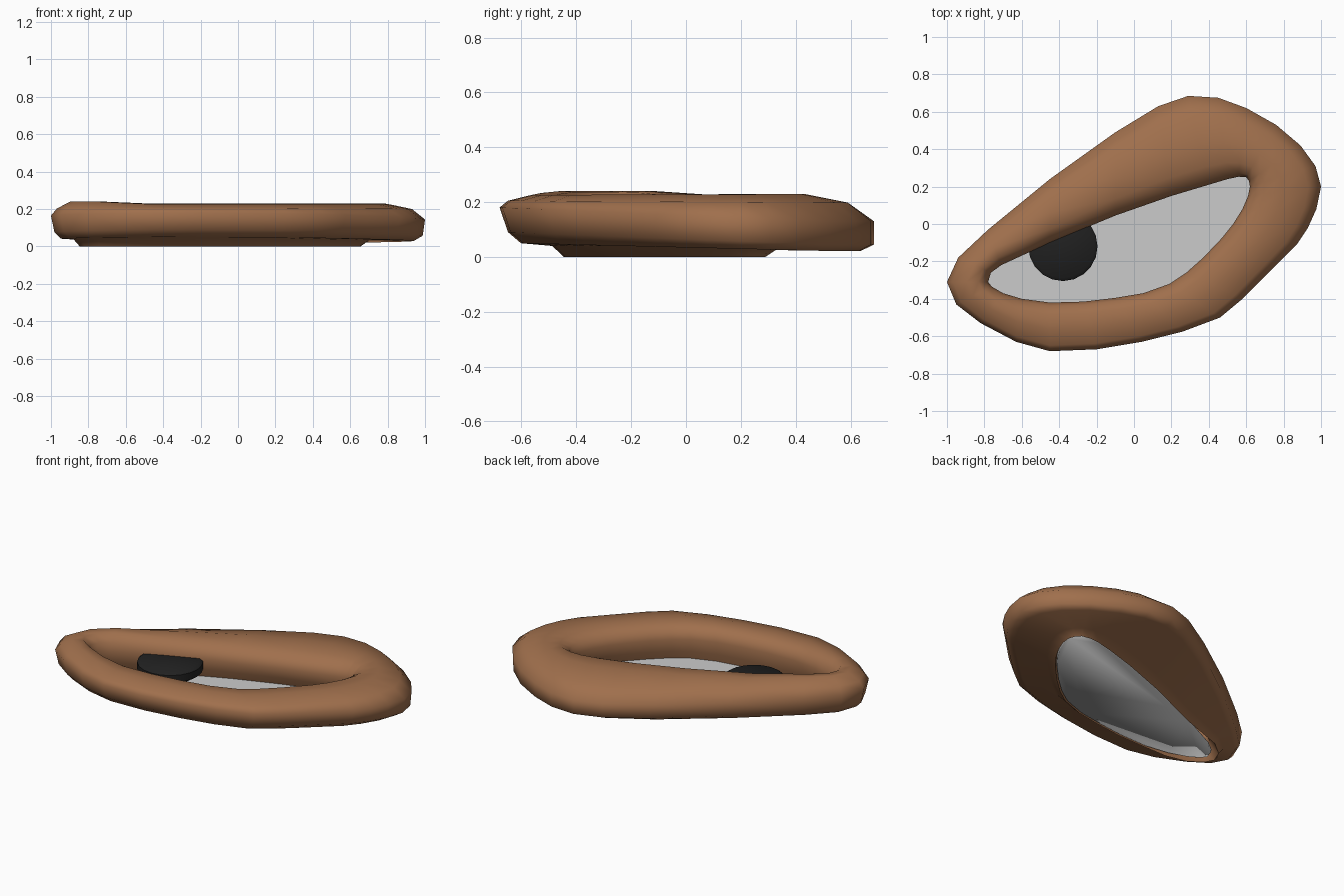
import bpy, bmesh, math
from mathutils import Vector

if "Cube" in bpy.data.objects:
    bpy.data.objects.remove(bpy.data.objects["Cube"])

# Matching outline points seen from above: outer rim and eye opening
OUTER = [(-1, -.31), (-.94, -.18), (-.78, -.03), (-.45, .24), (-.1, .49), (.13, .63),
         (.29, .685), (.45, .675), (.6, .62), (.76, .53), (.89, .42), (.97, .31), (1, .2),
         (.975, .08), (.93, -.02), (.87, -.11), (.7, -.28), (.58, -.4), (.46, -.5),
         (.26, -.575), (.04, -.63), (-.2, -.67), (-.45, -.68), (-.63, -.63),
         (-.82, -.53), (-.95, -.43)]
INNER = [(-.78, -.31), (-.765, -.26), (-.71, -.22), (-.45, -.1), (-.1, .045), (.2, .15),
         (.4, .21), (.5, .24), (.56, .253), (.6, .25), (.615, .23), (.62, .2), (.61, .15),
         (.58, .08), (.53, 0), (.47, -.075), (.37, -.18), (.28, -.26), (.19, -.32),
         (.05, -.37), (-.1, -.395), (-.27, -.415), (-.45, -.42), (-.6, -.4),
         (-.7, -.37), (-.76, -.335)]

# Lid cross-section (0 = outer edge, 1 = opening; height) at the front and at the back
FRONT = [(.3, .05), (.12, .09), (0, .18), (.12, .205), (.45, .226), (.75, .223),
         (.93, .195), (1, .15), (.97, .07), (.9, 0), (.74, .04)]
BACK = [(.1, .022), (0, .045), (0, .13), (.2, .198), (.55, .229), (.8, .22),
        (.95, .185), (1, .135), (.97, .07), (.9, 0), (.78, .03)]


def material(name, color):
    m = bpy.data.materials.new(name)
    m.diffuse_color = (*color, 1)
    m.use_nodes = True
    m.node_tree.nodes["Principled BSDF"].inputs["Base Color"].default_value = m.diffuse_color
    return m


def finish(name, bm, mat=None, angle=50):
    bmesh.ops.recalc_face_normals(bm, faces=bm.faces)
    me = bpy.data.meshes.new(name)
    bm.to_mesh(me)
    bm.free()
    ob = bpy.data.objects.new(name, me)
    bpy.context.collection.objects.link(ob)
    if mat:
        me.materials.append(mat)
    bpy.ops.object.select_all(action='DESELECT')
    ob.select_set(True)
    bpy.context.view_layer.objects.active = ob
    bpy.ops.object.shade_smooth_by_angle(angle=math.radians(angle))
    return ob


def bridge(bm, a, b):
    n = len(a)
    for i in range(n):
        bm.faces.new((a[i], a[(i + 1) % n], b[(i + 1) % n], b[i]))


# Eyelid: cross-section swept round the opening, a little higher at the left corner
bm = bmesh.new()
rings = []
for o, i in zip(OUTER, INNER):
    k = min(1, max(0, (o[1] + .675) / 1.2))
    corner = min(1, max(0, (-.45 - o[0]) / .35))
    ring = []
    for j, ((t0, z0), (t1, z1)) in enumerate(zip(FRONT, BACK)):
        t = t0 + (t1 - t0) * k - (.2 * corner if j > 8 else 0)
        z = z0 + (z1 - z0) * k + (.014 * corner if 3 < j < 6 else 0)
        p = Vector(o).lerp(Vector(i), t)
        ring.append(bm.verts.new((p.x, p.y, z)))
    rings.append(ring)
for n, ring in enumerate(rings):
    bridge(bm, ring, rings[(n + 1) % len(rings)])
finish("eyelid", bm, material("brown", (.35, .16, .073)), 80)


# Eye white: thin plate filling the opening, flat above, soft-shaded below
def outline(bm, spread, z):
    pts = [Vector(i).lerp(Vector(o), spread) for o, i in zip(OUTER, INNER)]
    return [bm.verts.new((p.x, p.y, z)) for p in pts]


bm = bmesh.new()
bm.faces.new(outline(bm, .08, .022))
finish("eye_white", bm)

bm = bmesh.new()
rim, base = outline(bm, .08, .021), outline(bm, .07, .004)
bridge(bm, rim, base)
bm.faces.new(base)
finish("eye_white_underside", bm, None, 180)

# Pupil: thick disc with a softened rim, tucked under the upper lid
bm = bmesh.new()
loops = []
for r, z in ((.165, .07), (.185, .085), (.185, .128), (.168, .142)):
    loops.append([bm.verts.new((-.38 + r * math.cos(a * math.tau / 20),
                                -.12 + r * math.sin(a * math.tau / 20), z))
                  for a in range(20)])
for a, b in zip(loops, loops[1:]):
    bridge(bm, a, b)
bm.faces.new(loops[0])
bm.faces.new(loops[-1])
finish("pupil", bm, material("black", (.015, .015, .015)), 50)
